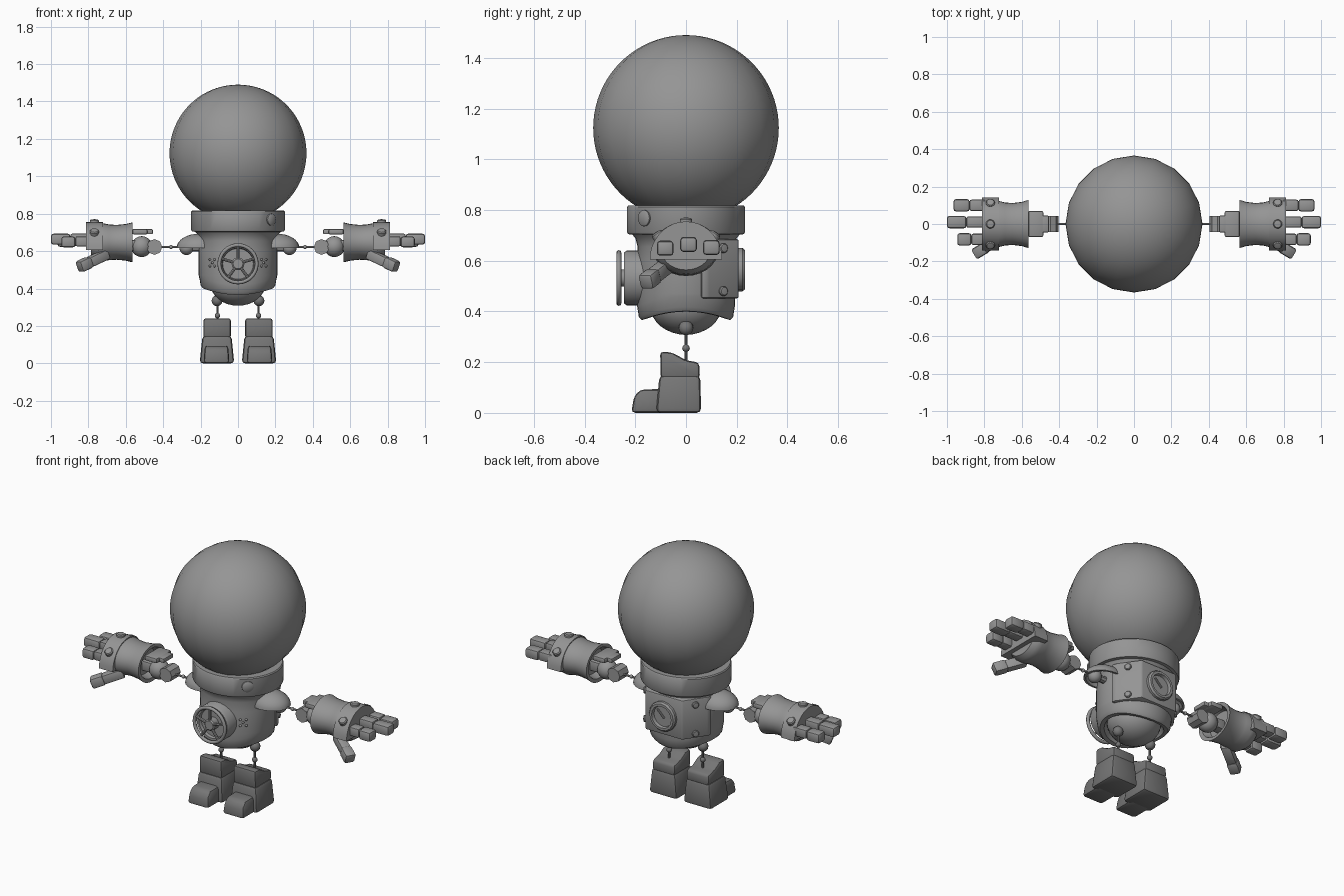
import bpy, bmesh, math
from mathutils import Matrix, Vector

cube = bpy.data.objects.get("Cube")
if cube:
    bpy.data.objects.remove(cube, do_unlink=True)


def material(name, value):
    m = bpy.data.materials.new(name)
    m.use_nodes = True
    m.diffuse_color = (value, value, value, 1)
    m.node_tree.nodes["Principled BSDF"].inputs["Base Color"].default_value = m.diffuse_color
    return m


GREY = material("mid grey", 0.3)
DARK = material("dark grey", 0.18)
T = Matrix.Translation
ALONG_X = Matrix.Rotation(math.pi / 2, 4, 'Y')


def part(name, bm, mat=GREY, mirror=False, angle=38):
    """Turn a bmesh into an object, optionally mirrored across x."""
    bmesh.ops.remove_doubles(bm, verts=bm.verts, dist=1e-5)
    bmesh.ops.recalc_face_normals(bm, faces=bm.faces)
    mesh = bpy.data.meshes.new(name)
    bm.to_mesh(mesh)
    bm.free()
    mesh.materials.append(mat)
    ob = bpy.data.objects.new(name, mesh)
    bpy.context.collection.objects.link(ob)
    bpy.ops.object.select_all(action='DESELECT')
    ob.select_set(True)
    bpy.context.view_layer.objects.active = ob
    bpy.ops.object.shade_smooth_by_angle(angle=math.radians(angle))
    if mirror:
        ob.modifiers.new("Mirror", 'MIRROR').use_mirror_merge = False
    return ob


def lathe_mesh(profile, segs, matrix=Matrix()):
    """Spin (radius, height) points around local z."""
    bm = bmesh.new()
    rings = []
    for r, h in profile:
        rings.append([bm.verts.new((r * math.cos(a), r * math.sin(a), h))
                      for a in (math.tau * i / segs for i in range(segs))])
    for low, high in zip(rings, rings[1:]):
        for i in range(segs):
            j = (i + 1) % segs
            bm.faces.new((low[i], low[j], high[j], high[i]))
    bm.transform(matrix)
    return bm


def lathe(name, profile, segs=32, matrix=Matrix(), **kw):
    return part(name, lathe_mesh(profile, segs, matrix), **kw)


def ball(name, loc, r, u=16, v=10, **kw):
    bm = bmesh.new()
    bmesh.ops.create_uvsphere(bm, u_segments=u, v_segments=v, radius=1)
    size = r if isinstance(r, tuple) else (r, r, r)
    bm.transform(T(loc) @ Matrix.Diagonal((*size, 1)))
    return part(name, bm, angle=50, **kw)


def facing(loc, direction):
    return T(loc) @ Vector(direction).to_track_quat('Z', 'Y').to_matrix().to_4x4()


def rod(name, a, b, r, segs=8, **kw):
    a, b = Vector(a), Vector(b)
    n = (b - a).length
    return lathe(name, [(0, 0), (r, 0), (r, n), (0, n)], segs, facing(a, b - a), **kw)


def stud(name, loc, direction, r, h, **kw):
    prof = [(r, -h), (r, h * .5), (r * .8, h * .85), (0, h)]
    return lathe(name, prof, 16, facing(loc, direction), **kw)


def bevelled(bm, width, segs=2):
    if width:
        bmesh.ops.bevel(bm, geom=bm.edges[:], offset=width, segments=segs,
                        affect='EDGES', profile=.5, clamp_overlap=True)
    return bm


def box(name, loc, size, bevel=.01, rot=Matrix(), **kw):
    bm = bmesh.new()
    bmesh.ops.create_cube(bm, size=1)
    bm.transform(T(loc) @ rot @ Matrix.Diagonal((*size, 1)))
    return part(name, bevelled(bm, bevel), **kw)


def prism(name, outline, x0, x1, bevel=.01, taper=0, matrix=Matrix(), **kw):
    """Extrude a (y, z) outline from x0 to x1; taper narrows it with height."""
    bm = bmesh.new()
    mid = (x0 + x1) / 2
    ends = [[bm.verts.new((mid + (x - mid) * (1 - taper * z), y, z)) for y, z in outline]
            for x in (x0, x1)]
    bm.faces.new(ends[0])
    bm.faces.new(ends[1][::-1])
    n = len(outline)
    for i in range(n):
        j = (i + 1) % n
        bm.faces.new((ends[0][i], ends[1][i], ends[1][j], ends[0][j]))
    bm.transform(matrix)
    bmesh.ops.recalc_face_normals(bm, faces=bm.faces)
    return part(name, bevelled(bm, bevel), **kw)


# Head and collar
DEPTH = .93
OVAL = Matrix.Diagonal((1, DEPTH, 1, 1))
ball("head", (0, 0, 1.124), .366, 20, 40)
lathe("collar", [(.2, .7), (.246, .705), (.25, .712), (.25, .812), (.245, .818),
                 (.2, .818), (.19, .76)], 40, OVAL)
stud("collar_button", (.177, -.163, .768), (1, -1, 0), .032, .012)

# Torso, with the hem raised at each hip
bm = lathe_mesh([(0, .42), (.15, .405), (.165, .372), (.188, .366), (.2, .378), (.207, .42),
                 (.21, .47), (.21, .6), (.205, .655), (.215, .69), (.235, .71), (0, .72)], 40, OVAL)
for v in bm.verts:
    if v.co.z < .43:
        v.co.z += .04 * min(1, (v.co.x / .2) ** 2)
part("torso", bm)
ball("pelvis", (0, 0, .425), (.147, .142, .117), 28, 16)

# Chest hatch with hand wheel
CHEST = T((0, 0, .532)) @ Matrix.Rotation(math.pi / 2, 4, 'X')
lathe("hatch_drum", [(.108, .12), (.108, .233), (.1, .245), (.086, .245), (.082, .228),
                     (0, .228)], 32, CHEST)
lathe("wheel_rim", [(.1 + .01 * math.cos(a), .265 + .01 * math.sin(a))
                    for a in (math.tau * i / 8 for i in range(9))], 32, CHEST, angle=60)
lathe("wheel_hub", [(.034, .22), (.034, .265), (.026, .272), (0, .272)], 20, CHEST)
for i in range(5):
    a = math.pi / 2 + math.tau * i / 5
    d = Vector((math.cos(a), 0, math.sin(a)))
    c = Vector((0, -.263, .532))
    rod("wheel_spoke", c + d * .02, c + d * .1, .008)

# Chest rivets beside the wheel
for x, z in [(.125, .555), (.15, .555), (.137, .538), (.125, .52), (.15, .52)]:
    y = -DEPTH * math.sqrt(.21 ** 2 - x * x)
    ball("chest_rivet", (x, y, z), .007, 8, 6, mirror=True)

# Backpack: chamfered box with studs and a round gauge
outline = [(-.21, .06), (-.205, .085), (-.12, .208), (.12, .208), (.205, .085), (.21, .06)]
prism("backpack", outline, .452, .685, .008,
      matrix=Matrix(((0, 1, 0, 0), (0, 0, 1, 0), (1, 0, 0, 0), (0, 0, 0, 1))))
for z in (.48, .65):
    stud("backpack_stud", (.164, .146, z), (.82, .57, 0), .019, .012, mirror=True)
BACK = T((0, 0, .565)) @ Matrix.Rotation(-math.pi / 2, 4, 'X')
lathe("gauge_rim", [(.086, .19), (.086, .222), (.078, .232), (.064, .232), (.06, .214),
                    (0, .214)], 16, BACK)
rod("gauge_needle", (-.01, .218, .555), (.035, .218, .6), .006)

# Shoulders: hollow caps over ball joints
arc = [math.pi / 2 * i / 8 for i in range(9)]
cap = [(math.cos(a), math.sin(a)) for a in arc]
cap += [(.88 * r, .86 * h) for r, h in reversed(cap)] + [cap[0]]
lathe("shoulder_cap", cap, 24, T((.208, 0, .618)) @ Matrix.Diagonal((.12, .1, .075, 1)), mirror=True)
ball("shoulder_ball", (.275, 0, .617), .038, mirror=True)
rod("shoulder_pin", (.19, 0, .617), (.28, 0, .617), .02, mirror=True)

# Thin arms with a bead, then elbow and wrist
rod("arm_rod", (.28, 0, .622), (.45, 0, .622), .006, mirror=True)
ball("arm_bead", (.358, 0, .622), .011, 10, 8, mirror=True)
rod("elbow_joint", (.447, -.042, .622), (.447, .042, .622), .042, 8, mirror=True)
ball("wrist_ball", (.515, 0, .624), .056, mirror=True)
box("wrist_link", (.57, 0, .63), (.1, .06, .06), mirror=True)
box("wrist_guard", (.525, 0, .704), (.08, .14, .03), .008, mirror=True)
box("wrist_guard_tip", (.48, 0, .704), (.05, .09, .026), .006, mirror=True)

# Gloves: waisted cuff, domed knuckle band, studs
SLEEVE = T((0, 0, .647)) @ Matrix.Diagonal((1, 1, .83, 1)) @ ALONG_X
lathe("glove_cuff", [(0, .61), (.09, .61), (.105, .566), (.129, .563), (.118, .6), (.112, .65),
                     (.115, .69), (.125, .73), (.12, .76), (.1, .785), (0, .785)],
      28, SLEEVE, mirror=True)
dome = [(.143 * math.cos(a), .605 + .15 * math.sin(a))
        for a in (math.pi * i / 18 for i in range(19))]
prism("knuckle_band", dome, .722, .812, 0, mirror=True)
for y, z in [(-.11, .7), (0, .755), (.11, .7)]:
    stud("knuckle_stud", (.768, y, z), (0, y * 6, 1), .024, .016, mirror=True)

# Fingers in two segments each
for y, z, tip in [(-.082, .652, .945), (.01, .667, 1.0), (.1, .655, .965)]:
    knuckle = .8 + (tip - .8) * .48
    box("finger_base", ((.79 + knuckle) / 2, y, z), (knuckle - .79, .06, .054), .01, mirror=True)
    box("finger_tip", ((knuckle + tip) / 2, y, z - .003), (tip - knuckle, .066, .058), .013,
        mirror=True)

# Thumb, angled forward and down
start, end = Vector((.7, -.07, .585)), Vector((.85, -.16, .515))
turn = (end - start).to_track_quat('X', 'Z').to_matrix().to_4x4()
n = (end - start).length
box("thumb_base", start.lerp(end, .32), (n * .64, .055, .055), .01, turn, mirror=True)
box("thumb_tip", start.lerp(end, .8), (n * .4, .062, .062), .013, turn, mirror=True)

# Thin legs with hip balls and beads
ball("hip_ball", (.112, 0, .335), .029, mat=DARK, mirror=True)
rod("leg_rod", (.11, 0, .335), (.11, 0, .15), .006, mat=DARK, mirror=True)
ball("leg_bead", (.11, 0, .255), .015, 10, 8, mat=DARK, mirror=True)

# Boots: ankle block, slanted cuff and toe cap
prism("boot_heel", [(.06, 0), (.056, .148), (-.105, .148), (-.118, 0)], .02, .205, .018, 1.1,
      mat=DARK, mirror=True)
prism("boot_cuff", [(.055, .135), (.052, .198), (.0, .208), (-.055, .238), (-.102, .242),
                    (-.1, .135)], .038, .185, .014, mat=DARK, mirror=True)
prism("boot_toe", [(-.07, 0), (-.07, .095), (-.18, .092), (-.205, .065), (-.216, 0)],
      .046, .184, .016, 1, mat=DARK, mirror=True)
